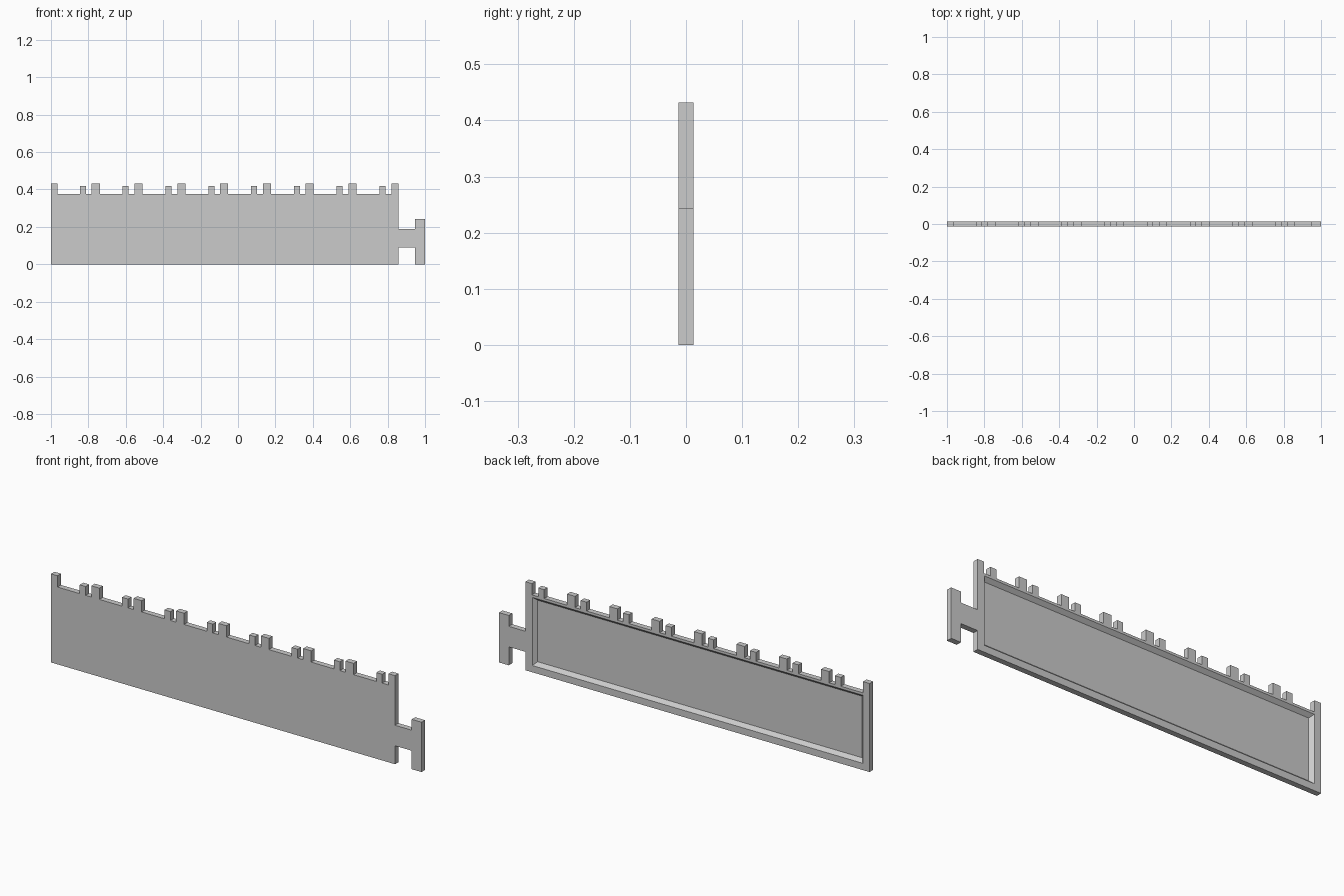
import bpy, bmesh

cube = bpy.data.objects.get("Cube")
if cube:
    bpy.data.objects.remove(cube, do_unlink=True)

HALF = 0.0135            # half thickness of the board
TOP, SMALL, TALL = 0.377, 0.42, 0.432
LEFT, RIGHT = -1.0, 0.857
PITCH, COUNT = 0.2287, 8

grey = bpy.data.materials.new("plain_grey")
grey.use_nodes = True
grey.diffuse_color = (0.6, 0.6, 0.6, 1)
grey.node_tree.nodes["Principled BSDF"].inputs["Base Color"].default_value = (0.6, 0.6, 0.6, 1)


def tooth(x0, x1, height):
    return [(x0, TOP), (x0, height), (x1, height), (x1, TOP)]


# Outline: toothed upper edge from left to right
outline = [(LEFT, 0), (LEFT, TALL), (LEFT + 0.035, TALL), (LEFT + 0.035, TOP)]
for i in range(COUNT):
    x = i * PITCH
    outline += tooth(x - 0.845, x - 0.813, SMALL)
    if i < COUNT - 1:
        outline += tooth(x - 0.782, x - 0.739, TALL)
outline += [(RIGHT - 0.035, TOP), (RIGHT - 0.035, TALL), (RIGHT, TALL)]

# Outline: connector neck and end tab
NECK_LOW, NECK_HIGH, TAB = 0.09, 0.19, 0.947
outline += [(RIGHT, NECK_HIGH), (TAB, NECK_HIGH), (TAB, 0.243), (1, 0.243),
            (1, 0), (TAB, 0), (TAB, NECK_LOW), (RIGHT, NECK_LOW), (RIGHT, 0)]

bm = bmesh.new()


def ring(points, y):
    return [bm.verts.new((x, y, z)) for x, z in points]


def bridge(a, b):
    for i in range(len(a)):
        j = (i + 1) % len(a)
        bm.faces.new((a[i], a[j], b[j], b[i]))


def rectangle(inset):
    x0, x1 = LEFT + 0.036 + inset, RIGHT - 0.037 - inset
    z0, z1 = 0.033 + inset, 0.365 - inset
    return [(x0, z0), (x0, z1), (x1, z1), (x1, z0)]


# Flat front and outer walls
front = ring(outline, -HALF)
back = ring(outline, HALF)
bm.faces.new(front)
bridge(front, back)

# Recessed back tray with sloping walls
rim = ring(rectangle(0), HALF)
floor = ring(rectangle(0.016), HALF - 0.018)
bridge(rim, floor)
bm.faces.new(floor)

# Back frame between the outline and the tray rim
edges = [bm.edges.get((loop[i - 1], loop[i])) for loop in (back, rim) for i in range(len(loop))]
bmesh.ops.triangle_fill(bm, edges=edges, use_beauty=True, normal=(0, 1, 0))
bmesh.ops.recalc_face_normals(bm, faces=bm.faces)

mesh = bpy.data.meshes.new("toothed_wall_panel")
bm.to_mesh(mesh)
bm.free()
mesh.materials.append(grey)
panel = bpy.data.objects.new("toothed_wall_panel", mesh)
bpy.context.scene.collection.objects.link(panel)
